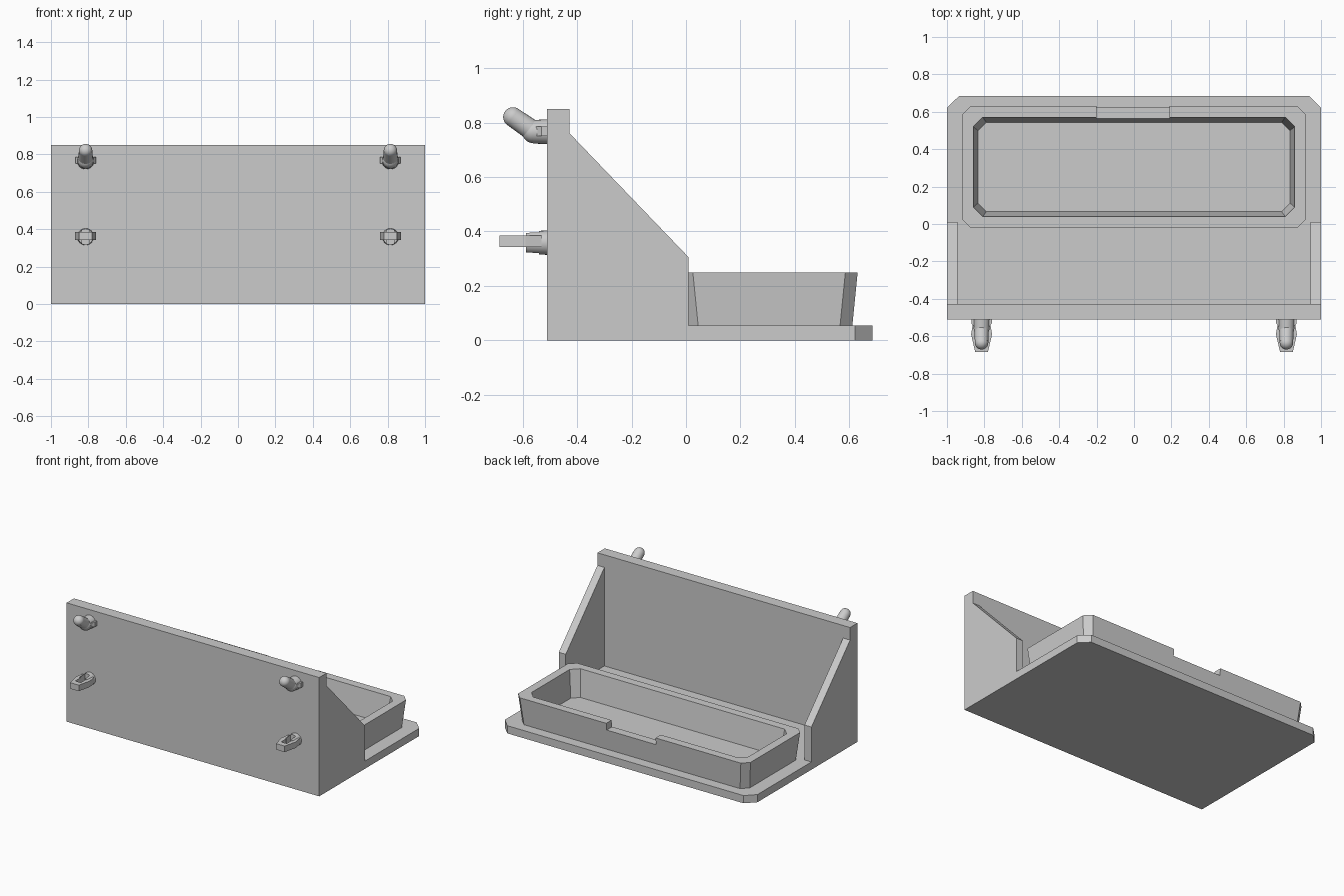
import bpy, bmesh
from mathutils import Vector

if "Cube" in bpy.data.objects:
    bpy.data.objects.remove(bpy.data.objects["Cube"])


def make(name, bm):
    bmesh.ops.recalc_face_normals(bm, faces=bm.faces)
    me = bpy.data.meshes.new(name)
    bm.to_mesh(me)
    bm.free()
    ob = bpy.data.objects.new(name, me)
    bpy.context.collection.objects.link(ob)
    return ob


def loft(name, *rings):
    """Closed solid through rings of equal point count."""
    bm = bmesh.new()
    vs = [[bm.verts.new(p) for p in r] for r in rings]
    n = len(vs[0])
    for a, b in zip(vs, vs[1:]):
        for i in range(n):
            bm.faces.new((a[i], a[(i + 1) % n], b[(i + 1) % n], b[i]))
    bm.faces.new(vs[0])
    bm.faces.new(vs[-1])
    return make(name, bm)


def box(name, x0, x1, y0, y1, z0, z1):
    ring = lambda z: [(x0, y0, z), (x1, y0, z), (x1, y1, z), (x0, y1, z)]
    return loft(name, ring(z0), ring(z1))


def octagon(hx, y0, y1, c, z):
    """Rectangle with clipped corners."""
    return [(-hx + c, y0, z), (hx - c, y0, z), (hx, y0 + c, z), (hx, y1 - c, z),
            (hx - c, y1, z), (-hx + c, y1, z), (-hx, y1 - c, z), (-hx, y0 + c, z)]


def cut(ob, cutter):
    m = ob.modifiers.new("cut", 'BOOLEAN')
    m.operation = 'DIFFERENCE'
    m.solver = 'EXACT'
    m.object = cutter
    bpy.context.view_layer.objects.active = ob
    bpy.ops.object.modifier_apply(modifier=m.name)
    bpy.data.objects.remove(cutter)


def rod(name, a, b, r0, r1, seg=24):
    a, b = Vector(a), Vector(b)
    q = (b - a).to_track_quat('Z', 'Y').to_matrix().to_4x4()
    q.translation = (a + b) / 2
    bm = bmesh.new()
    bmesh.ops.create_cone(bm, cap_ends=True, segments=seg, radius1=r0, radius2=r1,
                          depth=(b - a).length, matrix=q)
    return smooth(make(name, bm))


def ball(name, c, r):
    bm = bmesh.new()
    bmesh.ops.create_uvsphere(bm, u_segments=24, v_segments=14, radius=r)
    ob = smooth(make(name, bm))
    ob.location = c
    return ob


def smooth(ob):
    bpy.ops.object.select_all(action='DESELECT')
    ob.select_set(True)
    bpy.context.view_layer.objects.active = ob
    bpy.ops.object.shade_smooth_by_angle()
    return ob


# Holder body: side profile extruded, hollowed between the side gussets
side = [(-.51, 0), (.685, 0), (.685, .055), (.01, .055), (.01, .305),
        (-.427, .76), (-.427, .85), (-.51, .85)]
body = loft("holder_body", *[[(x, y, z) for y, z in side] for x in (-1, 1)])
cut(body, box("pocket_cutter", -.945, .945, -.427, .2, .055, 1))

# Clipped corners of the base plate
for s in (-1, 1):
    tri = [(s * 1.01, .61), (s * 1.01, .70), (s * .92, .70)]
    cut(body, loft("corner_cutter", *[[(x, y, z) for x, y in tri] for z in (-.1, .2)]))

# Tapered tray with a finger notch in the rim
tray = loft("tray", octagon(.90, 0, .61, .045, .05), octagon(.92, -.02, .63, .045, .25))
cut(tray, loft("well_cutter", octagon(.834, .067, .543, .045, .06),
               octagon(.86, .038, .572, .05, .26)))
cut(tray, box("notch_cutter", -.2, .19, .50, .70, .20, .30))

for s, tag in ((-1, "left"), (1, "right")):
    cx = s * .815
    # Upper bent hook
    rod("hook_base_" + tag, (cx, -.505, .766), (cx, -.562, .766), .046, .043)
    ball("hook_bend_" + tag, (cx, -.56, .766), .042)
    rod("hook_arm_" + tag, (cx, -.56, .768), (cx, -.635, .82), .038, .036)
    ball("hook_tip_" + tag, (cx, -.635, .82), .036)
    wing = lambda y, w: [(cx - w, y, .75), (cx + w, y, .75), (cx + w, y, .785), (cx - w, y, .785)]
    loft("hook_wing_" + tag, wing(-.505, .055), wing(-.53, .055), wing(-.55, .04))

    # Lower peg: round stub with a slot, plus a tapered snap clip
    stub = rod("peg_stub_" + tag, (cx, -.505, .359), (cx, -.588, .359), .045, .041)
    cut(stub, box("slot_cutter", cx - .02, cx + .02, -.65, -.54, .2, .5))
    half = [(.046, -.53), (.056, -.59), (.034, -.685)]
    outline = half + [(-x, y) for x, y in reversed(half)]
    clip = loft("snap_clip_" + tag,
                *[[(cx + x, y, z) for x, y in outline] for z in (.343, .386)])
    cut(clip, box("clip_cutter", cx - .022, cx + .022, -.645, -.54, .3, .42))
